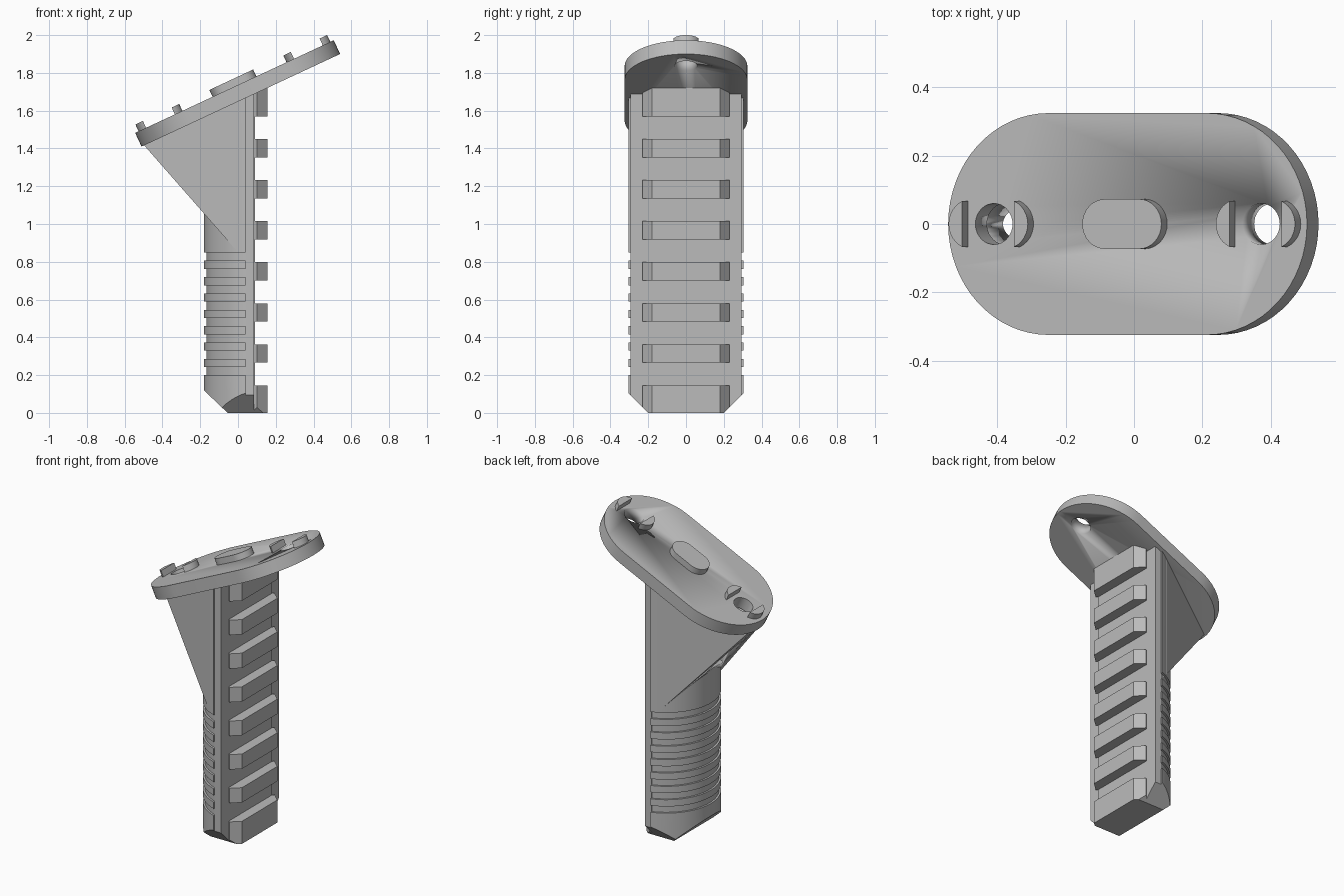
import bpy, bmesh, math
from mathutils import Vector, Matrix

if "Cube" in bpy.data.objects:
    bpy.data.objects.remove(bpy.data.objects["Cube"], do_unlink=True)

grey = bpy.data.materials.new("matte grey")
grey.use_nodes = True
grey.diffuse_color = (0.5, 0.5, 0.5, 1)
grey.node_tree.nodes["Principled BSDF"].inputs["Base Color"].default_value = (0.5, 0.5, 0.5, 1)

# Tilted frame of the top plate: local x along it, local z out of it
TILT = Matrix.Translation((0.015, 0, 1.655)) @ Matrix.Rotation(math.radians(-25), 4, 'Y')
PLATE_N = TILT.to_3x3() @ Vector((0, 0, 1))
UNDER_PLATE = (TILT @ Vector((0, 0, 0.01)), PLATE_N)
BEVELS = [(Vector((0, s * 0.2, 0)), Vector((0, s, -1))) for s in (-1, 1)]
BACK_BEVEL = (Vector((-0.055, 0, 0)), Vector((-1, 0, -1.05)))


def prism(outline, z0, z1, cuts=()):
    """Extruded outline; each cut removes what lies on its normal's side."""
    bm = bmesh.new()
    face = bm.faces.new([bm.verts.new((x, y, z0)) for x, y in outline])
    top = bmesh.ops.extrude_face_region(bm, geom=[face])["geom"]
    bmesh.ops.translate(bm, vec=(0, 0, z1 - z0),
                        verts=[v for v in top if isinstance(v, bmesh.types.BMVert)])
    for point, normal in cuts:
        bmesh.ops.bisect_plane(bm, geom=bm.verts[:] + bm.edges[:] + bm.faces[:],
                               plane_co=point, plane_no=normal, clear_outer=True)
        rim = [e for e in bm.edges if e.is_boundary]
        if rim:
            bmesh.ops.holes_fill(bm, edges=rim, sides=0)
    bmesh.ops.recalc_face_normals(bm, faces=bm.faces)
    return bm


def make(name, pieces, matrix=None):
    whole = bmesh.new()
    for bm in pieces:
        piece = bpy.data.meshes.new("piece")
        bm.to_mesh(piece)
        bm.free()
        whole.from_mesh(piece)
        bpy.data.meshes.remove(piece)
    mesh = bpy.data.meshes.new(name)
    whole.to_mesh(mesh)
    whole.free()
    if matrix:
        mesh.transform(matrix)
    mesh.materials.append(grey)
    obj = bpy.data.objects.new(name, mesh)
    bpy.context.collection.objects.link(obj)
    bpy.ops.object.select_all(action='DESELECT')
    obj.select_set(True)
    bpy.context.view_layer.objects.active = obj
    bpy.ops.object.shade_smooth_by_angle(angle=math.radians(25))
    return obj


def arc(cx, r, a0, a1, n):
    angles = [math.radians(a0 + (a1 - a0) * i / n) for i in range(n + 1)]
    return [(cx + r * math.cos(a), r * math.sin(a)) for a in angles]


def stadium(cx, straight, r, n=32):
    return arc(cx + straight, r, -90, 90, n) + arc(cx - straight, r, 90, 270, n)


def drill(obj, u, radius, low, high):
    cutter = make("cutter", [prism(arc(u, radius, 0, 350, 35), low, high)], TILT)
    cutter.hide_render = True
    mod = obj.modifiers.new("hole", 'BOOLEAN')
    mod.object = cutter
    mod.solver = 'EXACT'
    bpy.ops.object.select_all(action='DESELECT')
    obj.select_set(True)
    bpy.context.view_layer.objects.active = obj
    bpy.ops.object.modifier_apply(modifier=mod.name)
    bpy.data.objects.remove(cutter, do_unlink=True)


def mirrored(half):
    return half + [(x, -y) for x, y in reversed(half)]


# Mounting plate with two screw holes
HOLE = 0.432
plate = make("mounting_plate", [prism(stadium(0, 0.255, 0.325), 0, 0.08)], TILT)
for side in (-1, 1):
    drill(plate, side * HOLE, 0.06, -0.05, 0.15)

# Locating boss and the split lugs around each hole
make("centre_boss", [prism(stadium(0, 0.055, 0.073, 16), 0.07, 0.12)], TILT)
for side, label in ((-1, "lower"), (1, "upper")):
    lugs = [prism(stadium(side * HOLE, 0.055, 0.073, 16), 0.07, 0.12,
                  [(Vector((side * HOLE + end * 0.084, 0, 0)), Vector((-end, 0, 0)))])
            for end in (-1, 1)]
    make(label + "_lugs", lugs, TILT)

# Rounded grip with eight shallow grooves
def grip_section(r):
    reach = math.degrees(math.acos(-0.101 / r))
    return arc(0.141, r, reach, 360 - reach, 40)

FULL, PITCH, GROOVE = 0.321, 0.0865, 0.043
grip_cuts = BEVELS + [BACK_BEVEL, UNDER_PLATE]
bands = [prism(grip_section(FULL), 0, 0.2, grip_cuts),
         prism(grip_section(FULL - 0.012), 0.19, 0.86)]
for i in range(8):
    bottom = 0.2 + PITCH * i + GROOVE
    top = 0.2 + PITCH * (i + 1) if i < 7 else 2
    bands.append(prism(grip_section(FULL), bottom, top, [UNDER_PLATE]))
make("grip", bands)

# Backing slab between grip and rail
slab = [(0.04, 0.295), (0.085, 0.295)]
make("backing_slab", [prism(mirrored(slab), 0, 2, BEVELS + [UNDER_PLATE])])

# Accessory rail: core and evenly spaced teeth
core = [(0.07, 0.2), (0.09, 0.22)]
tooth = [(0.08, 0.21), (0.1, 0.23), (0.155, 0.18)]
rail = [prism(mirrored(core), 0, 2, BEVELS + [UNDER_PLATE])]
for i in range(8):
    low = 0.05 + 0.2172 * i
    rail.append(prism(mirrored(tooth), 0 if i == 0 else low,
                      2 if i == 7 else low + 0.096, BEVELS + [UNDER_PLATE]))
make("rail", rail)

# Tapered gusset under the plate, with a clearance bore for the screw
gusset_plan = [(-0.505, 0.045), (-0.015, 0.281), (0.03, 0.281)]
underside = (Vector((-0.5, 0, 1.42)), Vector((-0.53, 0, -0.465)))
gusset = make("gusset", [prism(mirrored(gusset_plan), 0.5, 2, [underside, UNDER_PLATE])])
drill(gusset, -HOLE, 0.085, -0.42, 0.05)
